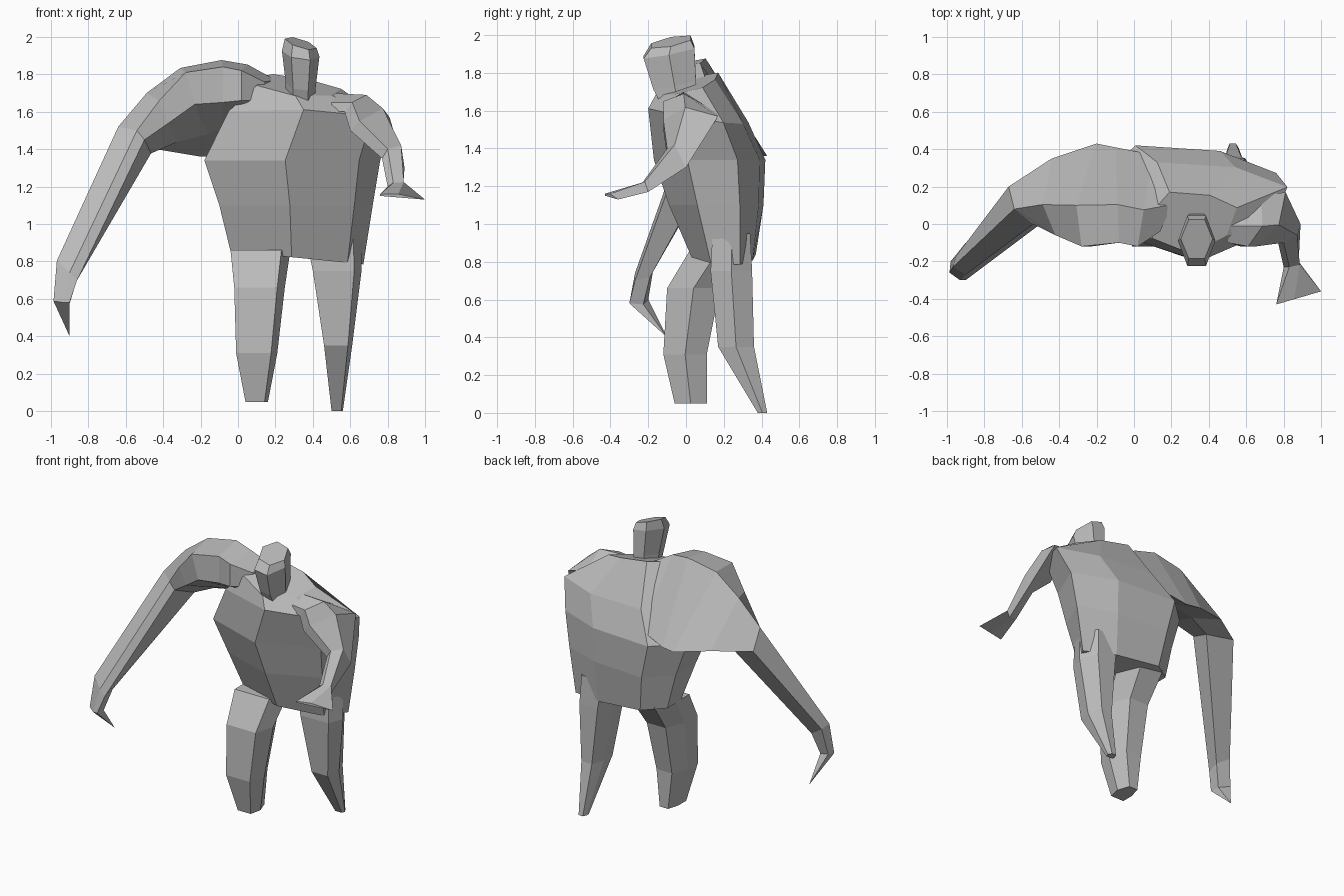
import bpy
import bmesh
import math
from mathutils import Vector

default_cube = bpy.data.objects.get("Cube")
if default_cube:
    bpy.data.objects.remove(default_cube, do_unlink=True)

# One plain stone colour for the whole figure
stone_grey = bpy.data.materials.new("stone_grey")
stone_grey.use_nodes = True
colour = (.5, .5, .5, 1)
stone_grey.diffuse_color = colour
shader = next(node for node in stone_grey.node_tree.nodes if node.type == 'BSDF_PRINCIPLED')
shader.inputs["Base Color"].default_value = colour
shader.inputs["Roughness"].default_value = .9


def loft(name, rings):
    """Skin a closed, flat-shaded body over cross-sections with equal point counts."""
    bm = bmesh.new()
    loops = [[bm.verts.new(point) for point in ring] for ring in rings]
    count = len(loops[0])
    for lower, upper in zip(loops, loops[1:]):
        for i in range(count):
            j = (i + 1) % count
            bm.faces.new((lower[i], lower[j], upper[j], upper[i]))
    bm.faces.new(list(reversed(loops[0])))
    bm.faces.new(loops[-1])
    bmesh.ops.remove_doubles(bm, verts=bm.verts[:], dist=.0005)
    bmesh.ops.recalc_face_normals(bm, faces=bm.faces[:])
    mesh = bpy.data.meshes.new(name)
    bm.to_mesh(mesh)
    bm.free()
    mesh.materials.append(stone_grey)
    obj = bpy.data.objects.new(name, mesh)
    bpy.context.scene.collection.objects.link(obj)


def fitted_ring(outline, z, x_min, x_max, y_min, y_max, lean_x=0, lean_y=0):
    """Fit a unit outline into a box at height z, leaning with x and y."""
    x_mid = (x_min + x_max) / 2
    ring = []
    for across, back in outline:
        x = x_min + (x_max - x_min) * across
        y = y_min + (y_max - y_min) * back
        ring.append((x, y, z + lean_x * (x - x_mid) + lean_y * y))
    return ring


def arm_section(front, back, shift, rise, belly=0):
    """Wedge-shaped slice: lower front edge, upper front edge, top ridge, back, underside."""
    front, back = Vector(front), Vector(back)
    thickness = Vector((shift, 0, rise))
    ridge = front.lerp(back, .4) + thickness * 1.8
    underside = front.lerp(back, .5) + Vector((1, .6, -.4)) * belly
    return [front, front + thickness, ridge, back, underside]


def head_ring(y, z, radius_x, radius_y, lean_x, lean_y):
    """Tilted hexagonal slice of the head."""
    ring = []
    for i in range(6):
        angle = math.tau * i / 6
        dx, dy = radius_x * math.cos(angle), radius_y * math.sin(angle)
        ring.append((.335 + dx, y + dy, z + dx * lean_x + dy * lean_y))
    return ring


# Torso: belly ridge in front, flat slab of a back, sharp flanks
torso_outline = [(.46, 0), (.88, .3), (1, .75), (.68, .95), (.2, 1), (0, .7), (0, .25)]
torso_levels = [
    (.82, -.04, .67, .03, .37, -.1),
    (1.1, -.1, .72, -.09, .41),
    (1.34, -.18, .76, -.17, .42),
    (1.58, -.05, .82, -.2, .33, -.03, -.15),
    (1.73, .1, .55, -.16, .17, -.15, .3),
]
loft("torso", [fitted_ring(torso_outline, *level) for level in torso_levels])

# Huge right arm, from the neck over the shoulder hump to a pointed hand
right_sections = [
    ((.14, -.04, 1.66), (.3, .32, 1.48), 0, .1),
    ((.02, -.12, 1.66), (.1, .37, 1.42), 0, .16),
    ((-.08, -.1, 1.65), (-.1, .41, 1.36), 0, .19),
    ((-.23, -.12, 1.64), (-.2, .43, 1.36), -.05, .17, .05),
    ((-.37, -.06, 1.54), (-.44, .35, 1.4), -.05, .12, .08),
    ((-.5, 0, 1.45), (-.67, .2, 1.4), -.04, .05, .12),
    ((-.86, -.27, .7), (-.95, -.17, .78), -.04, .04, .05),
    ((-.9, -.3, .58), (-.98, -.2, .6), -.03, 0, .04),
    ((-.9, -.1, .4), (-.9, -.1, .4), 0, 0),
]
loft("right_arm", [arm_section(*section) for section in right_sections])

# Small left arm, bent forward and ending in a flat flared hand
left_sections = [
    ((.5, -.1, 1.6), (.55, .12, 1.62), 0, .05),
    ((.57, -.12, 1.6), (.68, .15, 1.6), .04, .05),
    ((.6, -.12, 1.5), (.81, .17, 1.57), .05, .05),
    ((.77, -.1, 1.35), (.89, 0, 1.3), .03, .05),
    ((.8, -.23, 1.2), (.88, -.2, 1.17), .03, .02),
    ((.76, -.43, 1.15), (1, -.36, 1.13), 0, .01),
]
loft("left_arm", [arm_section(*section) for section in left_sections])

# Legs: a blunt right one and a tapered left one that trails back to a point
leg_outline = [(0, 0), (.85, 0), (1, .5), (.75, 1), (.2, 1), (0, .5)]
leg_levels = {
    "right_leg": [
        (.05, .04, .16, -.06, .11),
        (.31, -.01, .21, -.12, .11),
        (.66, -.02, .25, -.1, .18),
        (.86, -.04, .28, .02, .32),
    ],
    "left_leg": [
        (0, .5, .56, .38, .43),
        (.35, .46, .61, .17, .36),
        (.75, .4, .66, .13, .35),
        (.95, .36, .66, .14, .34),
    ],
}
for leg_name, levels in leg_levels.items():
    loft(leg_name, [fitted_ring(leg_outline, *level) for level in levels])

# Head, narrow at the neck and flared at the brow
loft("head", [
    head_ring(-.04, 1.64, .08, .11, 0, 0),
    head_ring(-.06, 1.74, .08, .13, -.15, .2),
    head_ring(-.09, 1.91, .1, .155, -.15, .2),
    head_ring(-.08, 1.965, .085, .12, -.3, .2),
])
